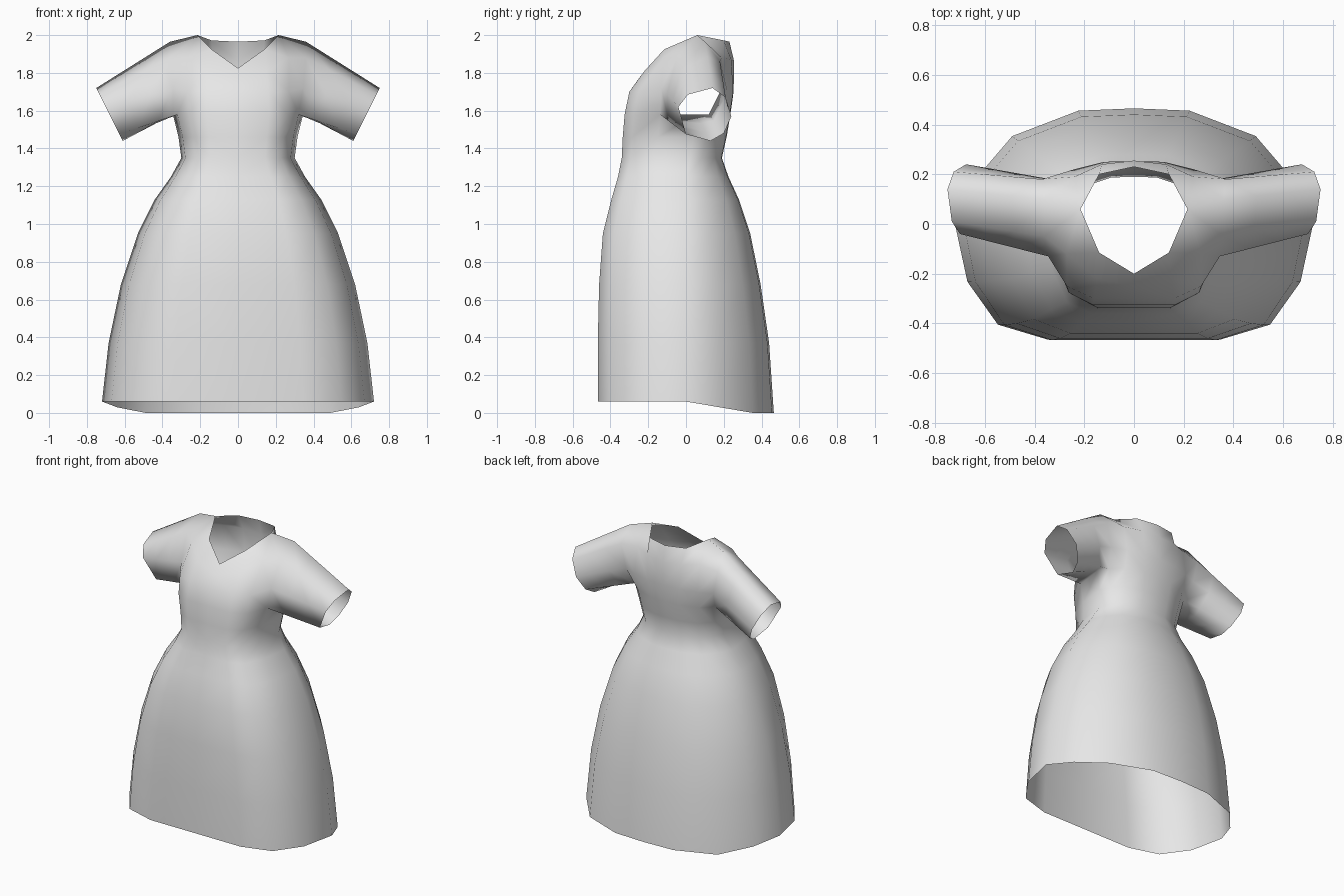
import bpy
import bmesh
from mathutils import Vector

cube = bpy.data.objects.get("Cube")
if cube:
    bpy.data.objects.remove(cube, do_unlink=True)

fabric = bpy.data.materials.new("pale grey fabric")
fabric.use_nodes = True
grey = (0.8, 0.8, 0.8, 1)
fabric.diffuse_color = grey
fabric.node_tree.nodes["Principled BSDF"].inputs["Base Color"].default_value = grey

# Half cross-section, from front centre round the side to back centre
SECTION = [(0, -1), (.48, -1), (.76, -.87), (.93, -.5), (1, 0),
           (.89, .38), (.68, .76), (.31, .98), (0, 1)]
# Skirt and torso levels: height, half width, front y, back y, side y
LEVELS = [(.06, .72, -.465, .465, 0), (.37, .685, -.467, .44, 0),
          (.68, .62, -.46, .395, 0), (.95, .53, -.44, .34, 0),
          (1.13, .44, -.395, .28, 0), (1.25, .355, -.36, .225, 0),
          (1.35, .3, -.34, .19, .02), (1.46, .315, -.335, .215, .04),
          (1.58, .345, -.325, .235, .05)]
# Points above the chest level for each column
BODICE = {0: [(0, -.3, 1.69), (0, -.25, 1.77)],
          1: [(.16, -.3, 1.7), (.15, -.22, 1.81)],
          2: [(.27, -.25, 1.7), (.27, -.12, 1.88)],
          3: [(.345, -.13, 1.72), (.36, -.05, 1.88)],
          5: [(.335, .18, 1.7), (.37, .18, 1.86)],
          6: [(.24, .22, 1.7), (.24, .19, 1.88)],
          7: [(.12, .25, 1.7), (.13, .24, 1.87)],
          8: [(0, .252, 1.7), (0, .255, 1.86)]}
NECK_FRONT, NECK_SIDE = (0, -.2, 1.825), (.215, .06, 2)
SHOULDER = (.36, .1, 1.965)
# Cuff opening as (y, z), from the top forwards and round
CUFF = [(.14, 1.72), (.01, 1.685), (-.04, 1.62), (0, 1.475),
        (.13, 1.44), (.2, 1.48), (.24, 1.57), (.21, 1.67)]

bm = bmesh.new()


def point(co):
    return bm.verts.new(co)


def bridge(a, b, closed=False):
    """Join two equal rows of vertices with quads."""
    count = len(a)
    for i in range(count if closed else count - 1):
        k = (i + 1) % count
        bm.faces.new((a[i], a[k], b[k], b[i]))


# Skirt and torso
rows = []
for z, width, front, back, side in LEVELS:
    row = []
    for x, y in SECTION:
        depth = (side - front) if y < 0 else (back - side)
        row.append(point((x * width, side + y * depth, z)))
    rows.append(row)
# The hem dips at the back
for j, vert in enumerate(rows[0]):
    vert.co.z -= .06 * min(1, max(0, (j - 4) / 2))
for low, high in zip(rows, rows[1:]):
    bridge(low, high)

# Bodice panels, meeting along the shoulder
chest = rows[-1]
neck_side, shoulder = point(NECK_SIDE), point(SHOULDER)
tops = {0: point(NECK_FRONT), 1: point((.14, -.115, 1.925)),
        2: neck_side, 3: shoulder, 5: shoulder, 6: neck_side,
        7: point((.14, .2, 1.972)), 8: point((0, .23, 1.965))}
columns = {j: [chest[j]] + [point(p) for p in pts] + [tops[j]]
           for j, pts in BODICE.items()}
for j in (0, 1, 2, 5, 6, 7):
    bridge(columns[j + 1], columns[j])

# Sleeve, from the armhole to the cuff
armhole = ([shoulder] + columns[3][2:0:-1] + chest[3:6] + columns[5][1:3])
cuff = [Vector((.61 + (z - 1.44) * .5, y, z)) for y, z in CUFF]
previous = armhole
for t in (1 / 3, 2 / 3, 1):
    loop = [point(a.co.lerp(c, t)) for a, c in zip(armhole, cuff)]
    bridge(previous, loop, closed=True)
    previous = loop

bmesh.ops.recalc_face_normals(bm, faces=bm.faces)
for face in bm.faces:
    face.smooth = True
mesh = bpy.data.meshes.new("dress")
bm.to_mesh(mesh)
bm.free()
mesh.materials.append(fabric)
dress = bpy.data.objects.new("dress", mesh)
bpy.context.collection.objects.link(dress)

# Left half mirrored to the right
mirror = dress.modifiers.new("mirror", 'MIRROR')
mirror.use_axis[0] = True
mirror.use_clip = True
mirror.merge_threshold = .001
